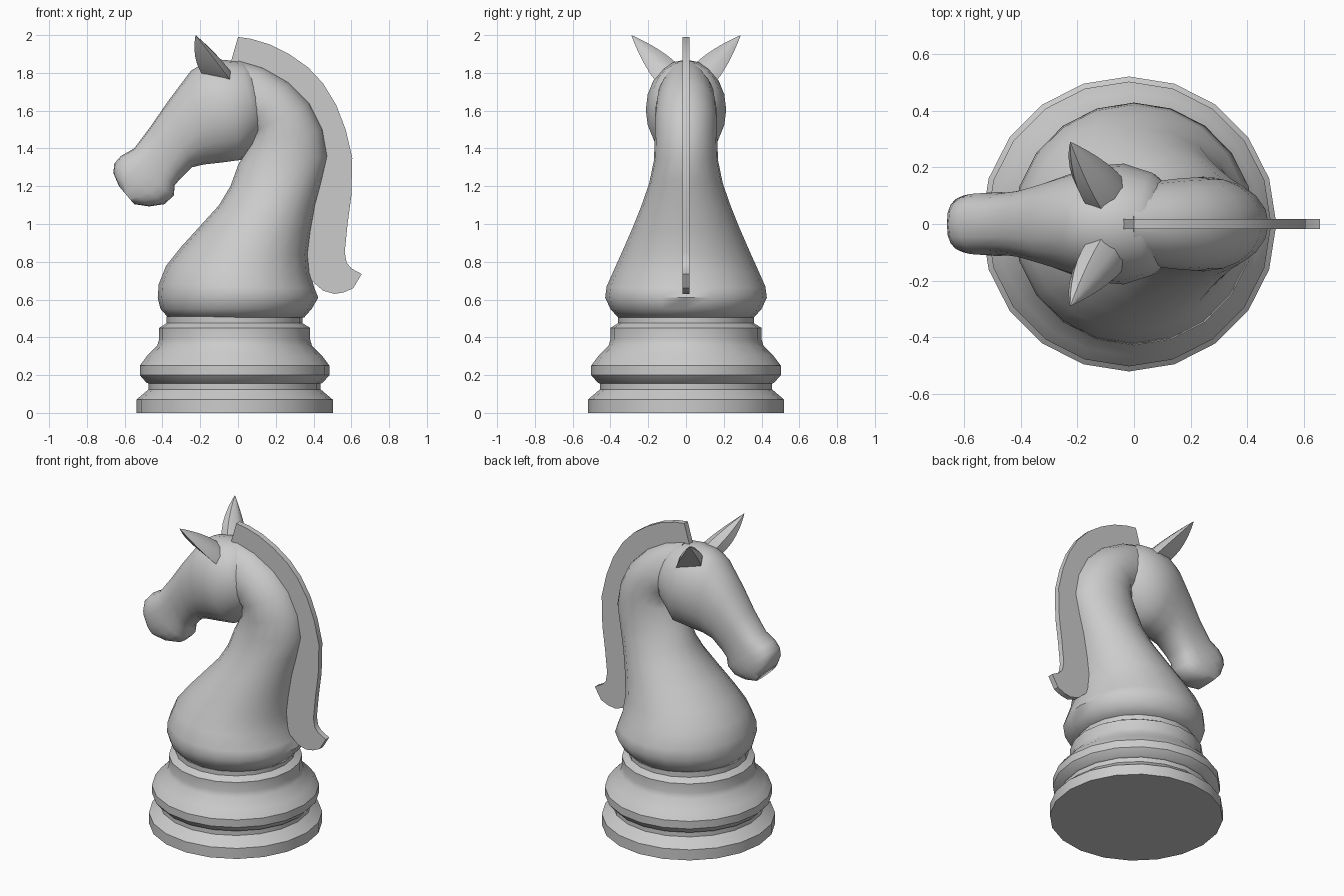
import bpy, bmesh, math
from mathutils import Vector

if "Cube" in bpy.data.objects:
    bpy.data.objects.remove(bpy.data.objects["Cube"])

grey = bpy.data.materials.new("pale grey")
grey.use_nodes = True
COLOUR = (0.6, 0.6, 0.6, 1)
grey.diffuse_color = COLOUR
grey.node_tree.nodes["Principled BSDF"].inputs["Base Color"].default_value = COLOUR
SIDES = 20


def finish(name, bm, angle=None):
    bmesh.ops.recalc_face_normals(bm, faces=bm.faces)
    mesh = bpy.data.meshes.new(name)
    bm.to_mesh(mesh)
    bm.free()
    obj = bpy.data.objects.new(name, mesh)
    bpy.context.collection.objects.link(obj)
    mesh.materials.append(grey)
    if angle:
        bpy.ops.object.select_all(action='DESELECT')
        obj.select_set(True)
        bpy.context.view_layer.objects.active = obj
        bpy.ops.object.shade_smooth_by_angle(angle=math.radians(angle))
    return obj


def skin(name, rings, angle):
    """Bridge closed loops of points and cap both ends."""
    bm = bmesh.new()
    loops = [[bm.verts.new(p) for p in ring] for ring in rings]
    for a, b in zip(loops, loops[1:]):
        n = len(a)
        for i in range(n):
            j = (i + 1) % n
            bm.faces.new((a[i], a[j], b[j], b[i]))
    bm.faces.new(loops[0])
    bm.faces.new(loops[-1])
    return finish(name, bm, angle)


def oval(x1, z1, x2, z2, half_width, power=1.0):
    """Oval spanning two points of the side silhouette."""
    a, b = Vector((x1, 0, z1)), Vector((x2, 0, z2))
    ring = []
    for i in range(SIDES):
        t = math.tau * i / SIDES
        c, s = math.cos(t), math.sin(t)
        s = math.copysign(abs(s) ** power, s)
        c = math.copysign(abs(c) ** power, c)
        ring.append((a + b) / 2 + (b - a) / 2 * c + Vector((0, half_width * s, 0)))
    return ring


# Turned base: (radius, height)
base_profile = [(.52, 0), (.52, .07), (.455, .125), (.455, .155), (.467, .16), (.502, .2),
                (.502, .25), (.465, .3), (.41, .355), (.4, .39), (.4, .45),
                (.36, .475), (.36, .51)]
skin("turned_base", [oval(-.018 - r, z, -.018 + r, z, r) for r, z in base_profile], 35)

# Neck: throat x, z, nape x, z, half width
neck = [(-.37, .505, .35, .505, .36), (-.41, .55, .39, .55, .4), (-.425, .61, .425, .61, .428),
        (-.42, .68, .405, .66, .42), (-.38, .78, .38, .74, .38), (-.3, .88, .37, .84, .335),
        (-.2, .99, .385, .96, .285), (-.1, 1.1, .41, 1.1, .235), (-.04, 1.2, .445, 1.23, .195),
        (0, 1.31, .475, 1.36, .17), (.06, 1.42, .45, 1.5, .165), (.07, 1.48, .38, 1.64, .165),
        (.04, 1.5, .27, 1.75, .16), (0, 1.5, .13, 1.83, .15), (-.05, 1.5, 0, 1.868, .13)]
skin("neck", [oval(*r) for r in neck], 50)

# Head: brow x, z, jaw x, z, half width, roundness
head = [(.08, 1.82, .17, 1.54, .12, 1), (.02, 1.86, .11, 1.45, .18, 1),
        (-.09, 1.87, .02, 1.34, .213, 1), (-.18, 1.855, -.09, 1.325, .205, 1),
        (-.25, 1.81, -.18, 1.315, .18, .95), (-.37, 1.65, -.245, 1.3, .145, .85),
        (-.46, 1.52, -.305, 1.24, .12, .8), (-.55, 1.4, -.335, 1.205, .11, .75),
        (-.62, 1.36, -.34, 1.15, .113, .75), (-.655, 1.32, -.39, 1.105, .11, .75),
        (-.66, 1.27, -.47, 1.093, .103, .75), (-.63, 1.2, -.55, 1.105, .085, .75)]
skin("head", [oval(*r) for r in head], 50)

# Ears: rounded behind, flat on the outward face, bowed towards the tip
tip = Vector((-.225, .29, 2))
foot = [Vector(p) for p in [(-.2, .13, 1.81), (-.03, .15, 1.745), (-.025, .11, 1.79),
                            (-.06, .075, 1.83), (-.12, .06, 1.86), (-.18, .085, 1.85)]]
centre = sum(foot, Vector()) / len(foot)
for name, side in (("ear_right", 1), ("ear_left", -1)):
    rings = []
    for t in (-.15, 0, .2, .4, .6, .75, .88, .96, .99):
        spread = 1 - max(t, 0) ** 1.6
        ring = [centre.lerp(tip, t) + (p - centre) * spread for p in foot]
        rings.append([(p.x, p.y * side, min(p.z, 2)) for p in ring])
    skin(name, rings, 45)

# Mane: flat plate with an upturned tail
mane = [(0, 1.99), (.07, 1.98), (.17, 1.95), (.27, 1.9), (.37, 1.83), (.45, 1.745), (.52, 1.63),
        (.57, 1.5), (.605, 1.35), (.6, 1.15), (.58, 1), (.565, .85), (.575, .795), (.6, .765),
        (.655, .735), (.61, .66), (.56, .638), (.51, .63), (.45, .647), (.39, .7),
        (.36, .75), (.36, 1), (.4, 1.2), (.42, 1.4), (.36, 1.58), (.25, 1.7), (.1, 1.79),
        (-.04, 1.85)]
bm = bmesh.new()
plate = bm.faces.new([bm.verts.new((x, -.018, z)) for x, z in mane])
side = bmesh.ops.extrude_face_region(bm, geom=[plate])
bmesh.ops.translate(bm, vec=(0, .036, 0),
                    verts=[v for v in side["geom"] if isinstance(v, bmesh.types.BMVert)])
finish("mane", bm, 30)
